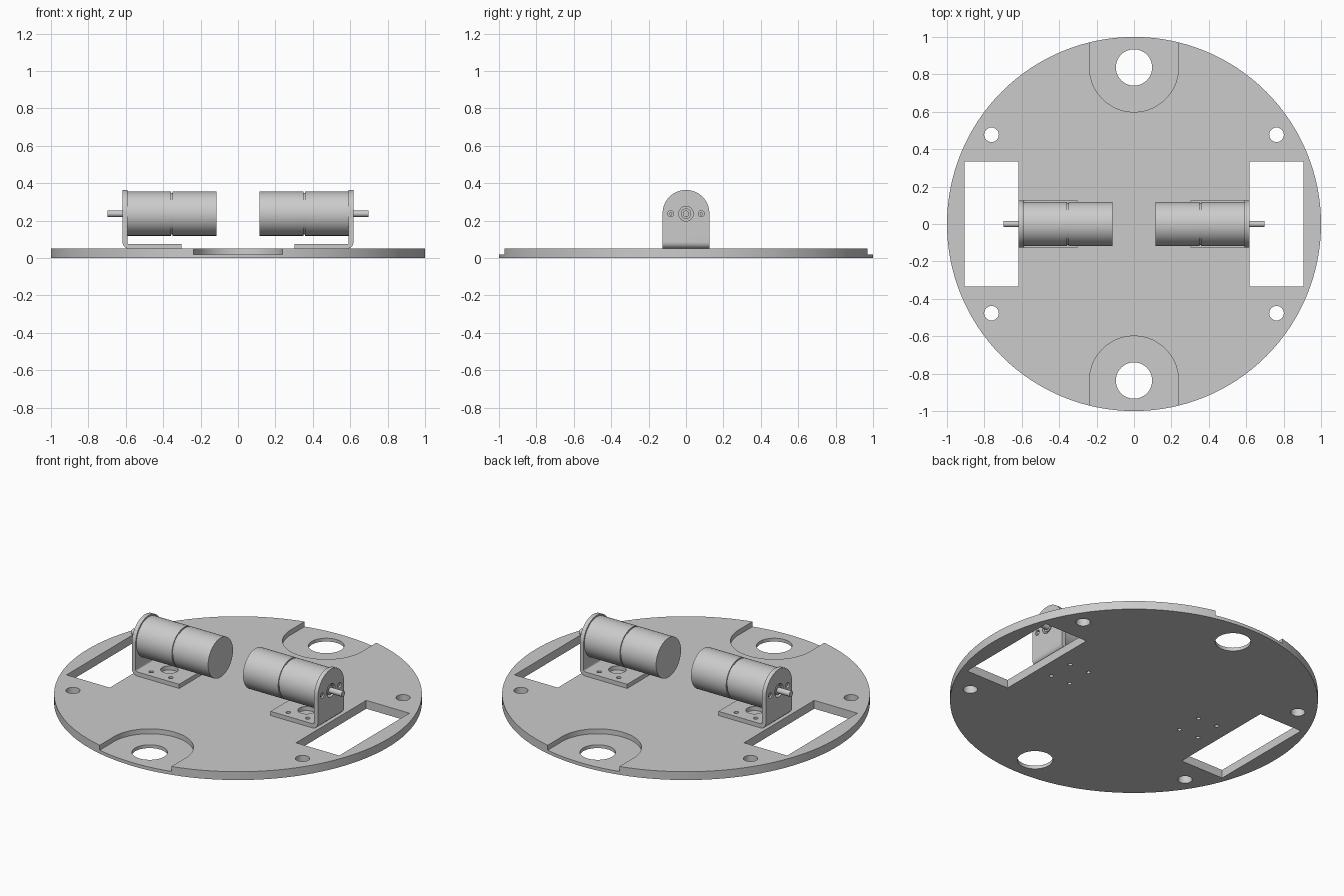
import bpy, bmesh
from math import sin, cos, pi

if "Cube" in bpy.data.objects:
    bpy.data.objects.remove(bpy.data.objects["Cube"])

AXIS_Z = 0.237   # motor shaft height
TOP = 0.05       # deck top


def arc(cx, cy, r, a0, a1, n):
    return [(cx + r * cos(a0 + (a1 - a0) * i / n), cy + r * sin(a0 + (a1 - a0) * i / n))
            for i in range(n + 1)]


def circle(cx, cy, r, n=32):
    return arc(cx, cy, r, 0, 2 * pi, n)[:-1]


def rect(x0, x1, y0, y1):
    return [(x0, y0), (x1, y0), (x1, y1), (x0, y1)]


def prism(name, pts, lo, hi, axis='Z'):
    """Extrude a 2D outline along an axis."""
    place = {'Z': lambda u, v, w: (u, v, w),
             'X': lambda u, v, w: (w, u, v),
             'Y': lambda u, v, w: (u, w, v)}[axis]
    bm = bmesh.new()
    a = [bm.verts.new(place(u, v, lo)) for u, v in pts]
    b = [bm.verts.new(place(u, v, hi)) for u, v in pts]
    bm.faces.new(a)
    bm.faces.new(b)
    for i in range(len(pts)):
        j = (i + 1) % len(pts)
        bm.faces.new((a[i], a[j], b[j], b[i]))
    return finish(name, bm)


def lathe(name, profile, n=64):
    """Revolve (x, radius) points about the motor axis."""
    bm = bmesh.new()
    rings = [[bm.verts.new((x, r * cos(2 * pi * i / n), AXIS_Z + r * sin(2 * pi * i / n)))
              for i in range(n)] for x, r in profile]
    for p, q in zip(rings, rings[1:]):
        for i in range(n):
            j = (i + 1) % n
            bm.faces.new((p[i], p[j], q[j], q[i]))
    bm.faces.new(rings[0])
    bm.faces.new(rings[-1])
    return finish(name, bm)


def finish(name, bm):
    bmesh.ops.recalc_face_normals(bm, faces=bm.faces[:])
    mesh = bpy.data.meshes.new(name)
    bm.to_mesh(mesh)
    bm.free()
    ob = bpy.data.objects.new(name, mesh)
    bpy.context.collection.objects.link(ob)
    return ob


def select(ob):
    bpy.ops.object.select_all(action='DESELECT')
    ob.select_set(True)
    bpy.context.view_layer.objects.active = ob


def boolean(ob, cutter, op='DIFFERENCE'):
    m = ob.modifiers.new("cut", 'BOOLEAN')
    m.operation, m.object, m.solver = op, cutter, 'EXACT'
    select(ob)
    bpy.ops.object.modifier_apply(modifier=m.name)
    bpy.data.objects.remove(cutter)


def smooth(ob):
    select(ob)
    bpy.ops.object.shade_smooth_by_angle()


# Bracket screw pattern shared by deck and bracket
SCREWS = [(x, y) for x in (0.39, 0.52) for y in (-0.08, 0.08)]

# Round deck with caster pockets, wheel windows and holes
deck = prism("deck", circle(0, 0, 1, 128), 0, TOP)
for s in (-1, 1):
    a0 = pi if s > 0 else 0
    pocket = arc(0, s * 0.837, 0.238, a0, a0 + pi, 40) + [(s * 0.238, s * 1.1), (-s * 0.238, s * 1.1)]
    boolean(deck, prism("pocket_cutter", pocket, 0.02, 0.2))
    boolean(deck, prism("caster_cutter", circle(0, s * 0.837, 0.097, 48), -0.1, 0.2))
    wx = sorted((s * 0.618, s * 0.905))
    boolean(deck, prism("window_cutter", rect(*wx, -0.333, 0.333), -0.1, 0.2))
    for t in (-1, 1):
        boolean(deck, prism("hole_cutter", circle(s * 0.762, t * 0.477, 0.039), -0.1, 0.2))
    for x, y in SCREWS:
        boolean(deck, prism("screw_cutter", circle(s * x, y, 0.012, 16), -0.1, 0.2))
smooth(deck)

# Bent L bracket with rounded top
X0, X1, T, W = 0.303, 0.617, 0.025, 0.125
outline = ([(X0, TOP)] + arc(X1 - 0.035, TOP + 0.035, 0.035, -pi / 2, 0, 8)
           + [(X1, 0.5), (X1 - T, 0.5)]
           + arc(X1 - 0.035, TOP + 0.035, 0.01, 0, -pi / 2, 6) + [(X0, TOP + T)])
bracket = prism("right_bracket", outline, -W, W, 'Y')
arch = [(-W, 0), (W, 0)] + arc(0, AXIS_Z + 0.002, W, 0, pi, 48)
boolean(bracket, prism("arch_cutter", arch, 0, 1, 'X'), 'INTERSECT')
boolean(bracket, prism("boss_cutter", circle(0, AXIS_Z, 0.039), 0.55, 0.7, 'X'))
for y in (-0.082, 0.082):
    boolean(bracket, prism("face_cutter", circle(y, AXIS_Z, 0.016, 20), 0.55, 0.7, 'X'))
for x, y in SCREWS:
    boolean(bracket, prism("screw_cutter", circle(x, y, 0.013, 16), 0, 0.1))
boolean(bracket, prism("base_cutter", circle(0.455, 0, 0.048), 0, 0.1))

# Motor can, grooved gearbox, output shaft with boss, face screws
parts = [
    bracket,
    lathe("right_motor", [(0.116, 0.118), (0.349, 0.118), (0.349, 0.112), (0.357, 0.112)]),
    lathe("right_gearbox", [(0.357, 0.118), (X1 - T, 0.118)]),
    lathe("right_shaft", [(0.58, 0.028), (0.614, 0.028), (0.614, 0.017), (0.698, 0.017)], 32),
]
for name, y in (("front", -0.082), ("rear", 0.082)):
    parts.append(prism(f"right_{name}_screw", circle(y, AXIS_Z, 0.009, 16), 0.58, 0.612, 'X'))

# Left drive is the right one turned half a revolution
for ob in parts:
    smooth(ob)
    twin = ob.copy()
    twin.name = ob.name.replace("right", "left")
    twin.rotation_euler.z = pi
    bpy.context.collection.objects.link(twin)
